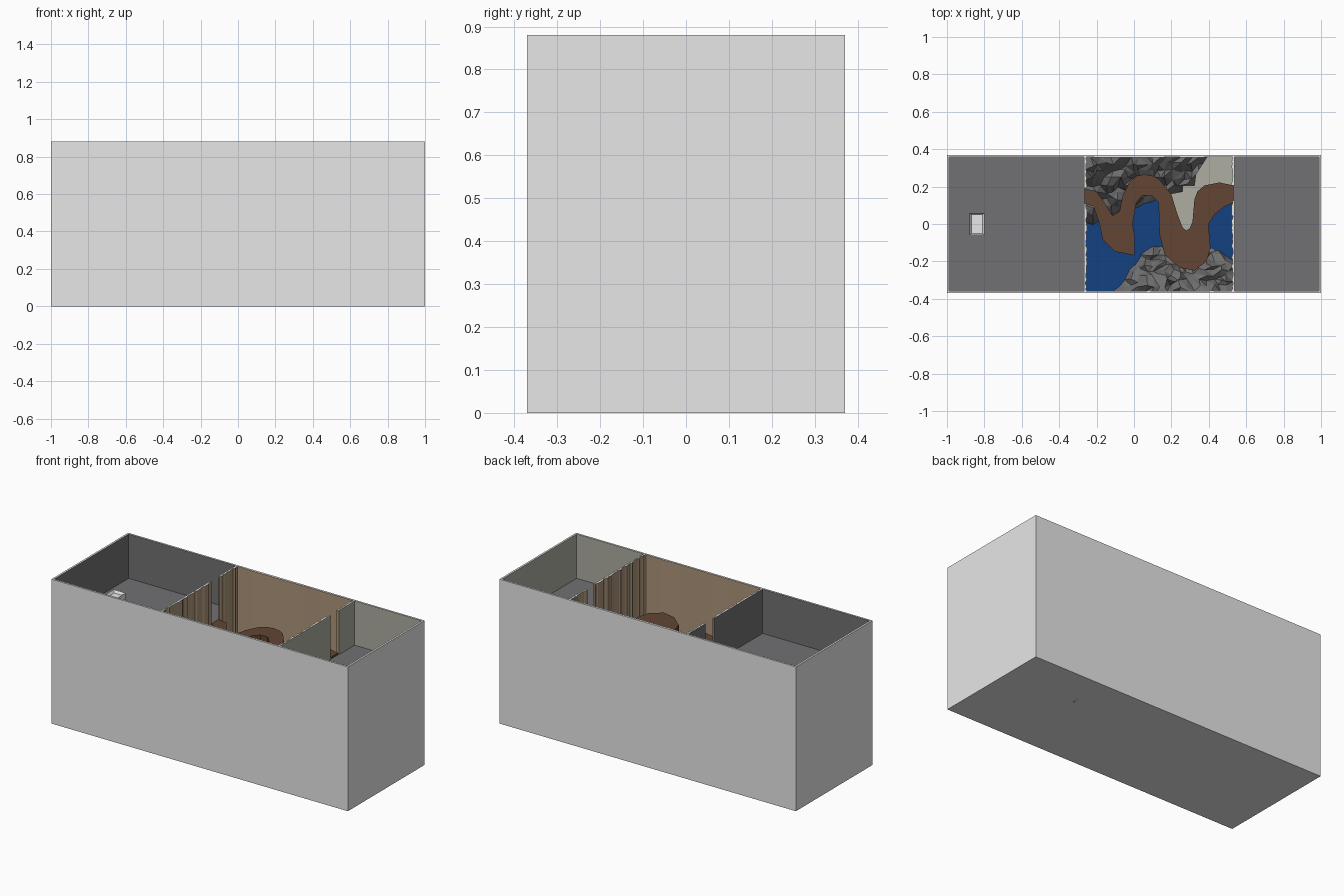
import bpy, bmesh, random
from mathutils import Vector

if "Cube" in bpy.data.objects:
    bpy.data.objects.remove(bpy.data.objects["Cube"])

random.seed(4)

def mat(name, r, g, b):
    m = bpy.data.materials.new(name)
    m.diffuse_color = (r, g, b, 1)
    m.use_nodes = True
    m.node_tree.nodes["Principled BSDF"].inputs["Base Color"].default_value = m.diffuse_color
    return m

WHITE = mat("pale_grey", .8, .8, .8)
STONE = mat("dark_stone", .166, .166, .172)
BEIGE = mat("beige", .42, .42, .365)
WOOD = mat("tan_cliff", .416, .30, .197)
BROWN = mat("earth_brown", .122, .058, .034)
BLUE = mat("water_blue", .0066, .053, .217)
ROCK = mat("rock_grey", .16, .16, .16)

HX, HY, H = 1.0, .37, .88      # outer half sizes and height
T = .012                       # outer wall thickness
XA, XB = -.26, .53             # dividers between the three rooms
FLOOR = .61
IX, IY = HX - T, HY - T

def finish(name, bm, mats, rule=None):
    bmesh.ops.recalc_face_normals(bm, faces=bm.faces)
    if rule:
        for f in bm.faces:
            f.material_index = mats.index(rule(f.calc_center_median(), f.normal))
    me = bpy.data.meshes.new(name)
    bm.to_mesh(me)
    bm.free()
    for m in mats:
        me.materials.append(m)
    ob = bpy.data.objects.new(name, me)
    bpy.context.collection.objects.link(ob)
    return ob

def prism(name, pts, z0, z1, mats, rule=None):
    """Upright prism over a plan outline."""
    bm = bmesh.new()
    f = bm.faces.new([bm.verts.new((x, y, z0)) for x, y in pts])
    ext = bmesh.ops.extrude_face_region(bm, geom=[f])["geom"]
    bmesh.ops.translate(bm, vec=(0, 0, z1 - z0),
                        verts=[v for v in ext if isinstance(v, bmesh.types.BMVert)])
    return finish(name, bm, mats, rule)

def box(name, x0, x1, y0, y1, z0, z1, m):
    return prism(name, [(x0, y0), (x1, y0), (x1, y1), (x0, y1)], z0, z1, [m])

# Outer shell: base, long walls with room-coloured inner sides, end walls
box("base", -HX, HX, -HY, HY, 0, .015, WHITE)
for s, label in ((-1, "front"), (1, "back")):
    def long_rule(c, n, s=s):
        if abs(n.z) > .5 or abs(c.y) > IY + .01 or abs(c.x) > IX:
            return WHITE
        return STONE if c.x < XA else BEIGE if c.x > XB else WOOD
    bumps = [(XA + (XB - XA) * i / 7, s * (IY - random.uniform(0, .003))) for i in range(1, 7)]
    pts = [(HX, s * HY), (-HX, s * HY), (-HX, s * IY), (XA, s * IY)] + bumps + \
          [(XB, s * IY), (HX, s * IY)]
    prism(label + "_wall", pts, 0, H, [WHITE, STONE, BEIGE, WOOD], long_rule)
for s, label, m in ((-1, "left", STONE), (1, "right", BEIGE)):
    prism(label + "_wall", [(s * HX, -HY), (s * HX, HY), (s * IX, HY), (s * IX, -HY)], 0, H,
          [WHITE, m], lambda c, n, s=s, m=m: m if n.x * s < -.5 else WHITE)

# Raised floors of the two end rooms
box("left_room_floor", -IX, XA - .005, -IY, IY, .01, FLOOR, STONE)
box("right_room_floor", XB + .005, IX, -IY, IY, .01, FLOOR, STONE)

# Dividers: flat towards the end room, ragged cliff towards the middle room
def divider(name, x, s, y0, y1, z0, z1, room):
    n = max(3, int((y1 - y0) / .012))
    ragged = [(x + s * random.uniform(.001, .01), y1 + (y0 - y1) * i / n) for i in range(n + 1)]
    def rule(c, nrm):
        if abs(nrm.z) > .5:
            return WHITE if z1 == H else STONE
        return room if nrm.x * s < -.95 and abs(c.x - (x - s * .006)) < .0005 else WOOD
    prism(name, [(x - s * .006, y0), (x - s * .006, y1)] + ragged, z0, z1,
          [WHITE, STONE, room, WOOD], rule)

for label, x, s, g0, g1, room in (("left", XA, 1, .11, .19, STONE),
                                  ("right", XB, -1, .125, .205, BEIGE)):
    divider(label + "_divider_front", x, s, -IY, g0, 0, H, room)
    divider(label + "_divider_back", x, s, g1, IY, 0, H, room)
    divider(label + "_door_sill", x, s, g0, g1, 0, FLOOR, room)

# Water at the bottom of the middle room
WATER = .1
box("water", XA, XB, -IY, IY, .012, WATER, BLUE)

# Faceted rock banks rising out of the water
def rocks(name, edge, y0, y1):
    bm = bmesh.new()
    nx, ny = 22, 10
    grid = []
    for i in range(nx + 1):
        row = []
        for j in range(ny + 1):
            x = XA + (XB - XA) * i / nx
            y = y0 + (y1 - y0) * j / ny
            if 0 < i < nx:
                x += random.uniform(-.011, .011)
            if 0 < j < ny:
                y += random.uniform(-.01, .01)
            d = edge(x, y)
            z = WATER + .7 * d
            if d > 0:
                z += random.uniform(-.01, .055)
            row.append(bm.verts.new((x, y, max(.03, min(z, .34)))))
        grid.append(row)
    for i in range(nx):
        for j in range(ny):
            bm.faces.new((grid[i][j], grid[i + 1][j], grid[i + 1][j + 1], grid[i][j + 1]))
    bmesh.ops.triangulate(bm, faces=bm.faces)
    finish(name, bm, [ROCK])

rocks("back_rocks", lambda x, y: min(y - .35 * (x + .26), .42 - x), -.02, IY)
rocks("front_rocks", lambda x, y: min(-.13 - y, 1.4 * (x + .1) - .37 - y,
                                      -.13 - .6 * max(0, x - .42) - y), -IY, -.08)

# Sand ledge in the back right of the middle room
prism("sand_ledge", [(.39, IY), (.33, .265), (.323, .206), (.26, .206), (.26, .174), (.19, .16),
                     (.2, 0), (.28, -.1), (.38, .0), (.45, .1), (XB, .14), (XB, IY)],
      .05, .36, [BEIGE])

# Winding path joining the two doors, with sheer sides
path = [(-.264, .19), (-.2, .174), (-.152, .104), (-.115, .045), (-.078, .067), (-.06, .152),
        (-.024, .227), (.015, .258), (.056, .265), (.1, .258), (.136, .238), (.2, .158),
        (.233, .05), (.26, -.019), (.28, -.035), (.297, -.025), (.313, .013), (.323, .131),
        (.34, .175), (.377, .206), (.457, .222), (.532, .206),
        (.532, .115), (.48, .09), (.43, .05), (.398, -.003), (.409, -.126), (.388, -.2),
        (.323, -.249), (.243, -.233), (.163, -.163), (.136, -.056), (.131, .115),
        (.094, .152), (.045, .152), (.013, .115), (-.008, -.003), (.003, -.056),
        (.003, -.168), (-.104, -.147), (-.168, -.083), (-.184, -.003), (-.216, .094),
        (-.264, .11)]
prism("winding_path", path, .05, FLOOR + .01, [BROWN])

# Pedestal with a recessed top in the left room
bm = bmesh.new()
bmesh.ops.create_cube(bm, size=1)
for v in bm.verts:
    v.co = Vector((-.84 + v.co.x * .08, v.co.y * .12, FLOOR + (v.co.z + .5) * .075))
bm.normal_update()
top = max(bm.faces, key=lambda f: f.calc_center_median().z)
bmesh.ops.inset_individual(bm, faces=[top], thickness=.014)
bmesh.ops.translate(bm, vec=(0, 0, -.015), verts=top.verts)
finish("pedestal", bm, [WHITE])
